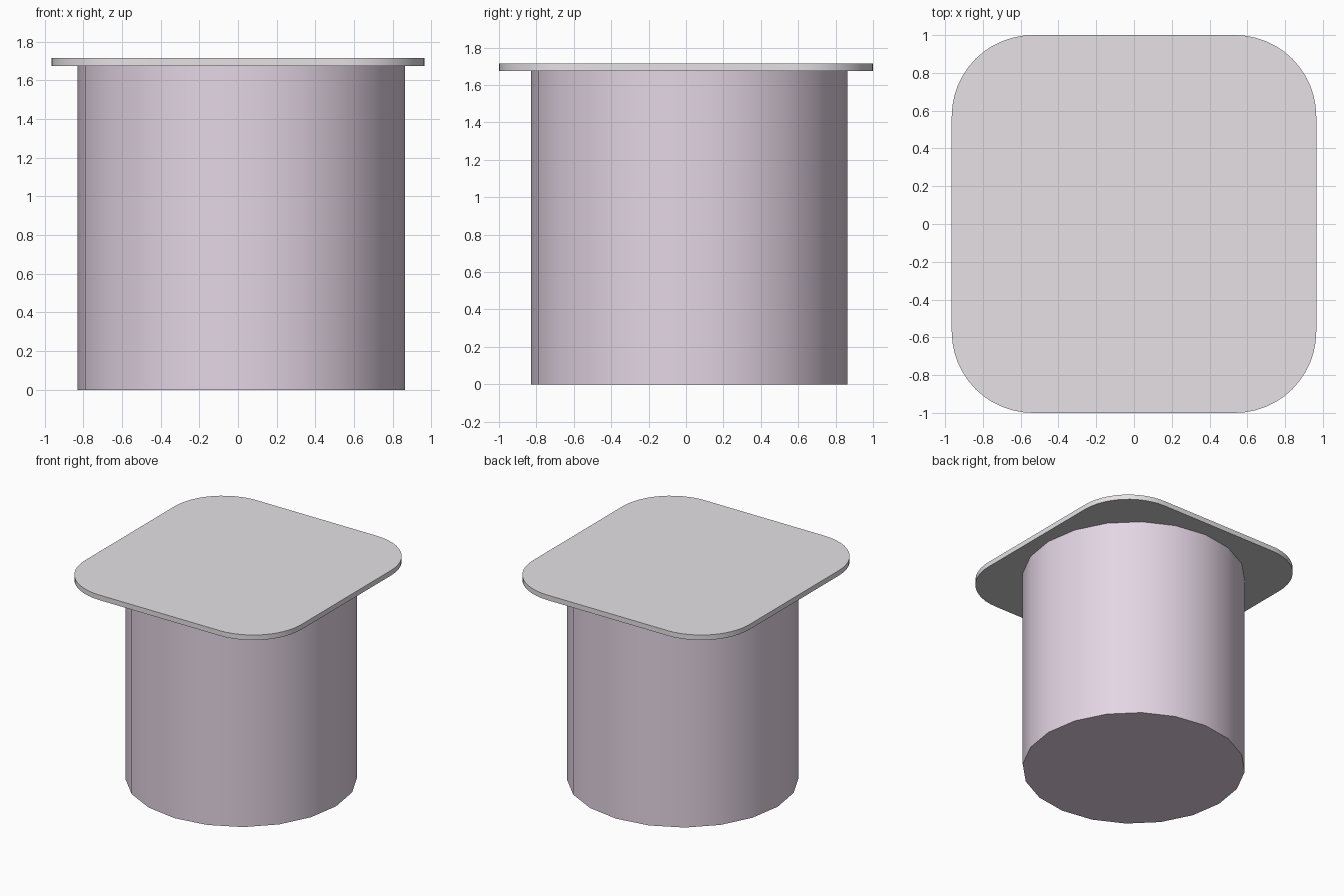
import bpy, bmesh
from math import sin, cos, pi, radians

if "Cube" in bpy.data.objects:
    bpy.data.objects.remove(bpy.data.objects["Cube"])


def material(name, rgb):
    m = bpy.data.materials.new(name)
    m.diffuse_color = (*rgb, 1)
    m.use_nodes = True
    m.node_tree.nodes["Principled BSDF"].inputs["Base Color"].default_value = m.diffuse_color
    return m


def prism(name, outline, z0, z1, mats):
    """Extrude a closed 2D outline from z0 to z1, smooth walls and sharp rims."""
    bm = bmesh.new()
    base = bm.faces.new([bm.verts.new((x, y, z0)) for x, y in outline])
    top = bmesh.ops.extrude_face_region(bm, geom=[base], use_keep_orig=True)["geom"]
    for v in top:
        if isinstance(v, bmesh.types.BMVert):
            v.co.z = z1
    bmesh.ops.recalc_face_normals(bm, faces=bm.faces)
    mesh = bpy.data.meshes.new(name)
    for m in mats:
        mesh.materials.append(m)
    if len(mats) > 1:
        for f in bm.faces:
            f.material_index = 1 if f.normal.z < -0.5 else 0
    bm.to_mesh(mesh)
    bm.free()
    ob = bpy.data.objects.new(name, mesh)
    bpy.context.collection.objects.link(ob)
    bpy.ops.object.select_all(action='DESELECT')
    ob.select_set(True)
    bpy.context.view_layer.objects.active = ob
    bpy.ops.object.shade_smooth_by_angle(angle=radians(30))
    return ob


def circle(r, n, cx, cy):
    return [(cx + r * cos(2 * pi * i / n), cy + r * sin(2 * pi * i / n)) for i in range(n)]


def rounded_rect(hx, hy, r, seg):
    pts = []
    for k, (sx, sy) in enumerate([(1, 1), (-1, 1), (-1, -1), (1, -1)]):
        for i in range(seg + 1):
            a = pi / 2 * (k + i / seg)
            pts.append((sx * (hx - r) + r * cos(a), sy * (hy - r) + r * sin(a)))
    return pts


lilac = material("lilac", (0.78, 0.67, 0.78))
pale = material("pale_lilac_grey", (0.79, 0.755, 0.785))
grey = material("grey", (0.78, 0.78, 0.78))

# Drum base, slightly off-centre, 20 sides
prism("drum_base", circle(0.846, 20, 0.017, 0.017), 0, 1.676, [lilac])

# Thin rounded table top with a plain grey underside
prism("table_top", rounded_rect(0.965, 1.0, 0.43, 12), 1.675, 1.716, [pale, grey])
